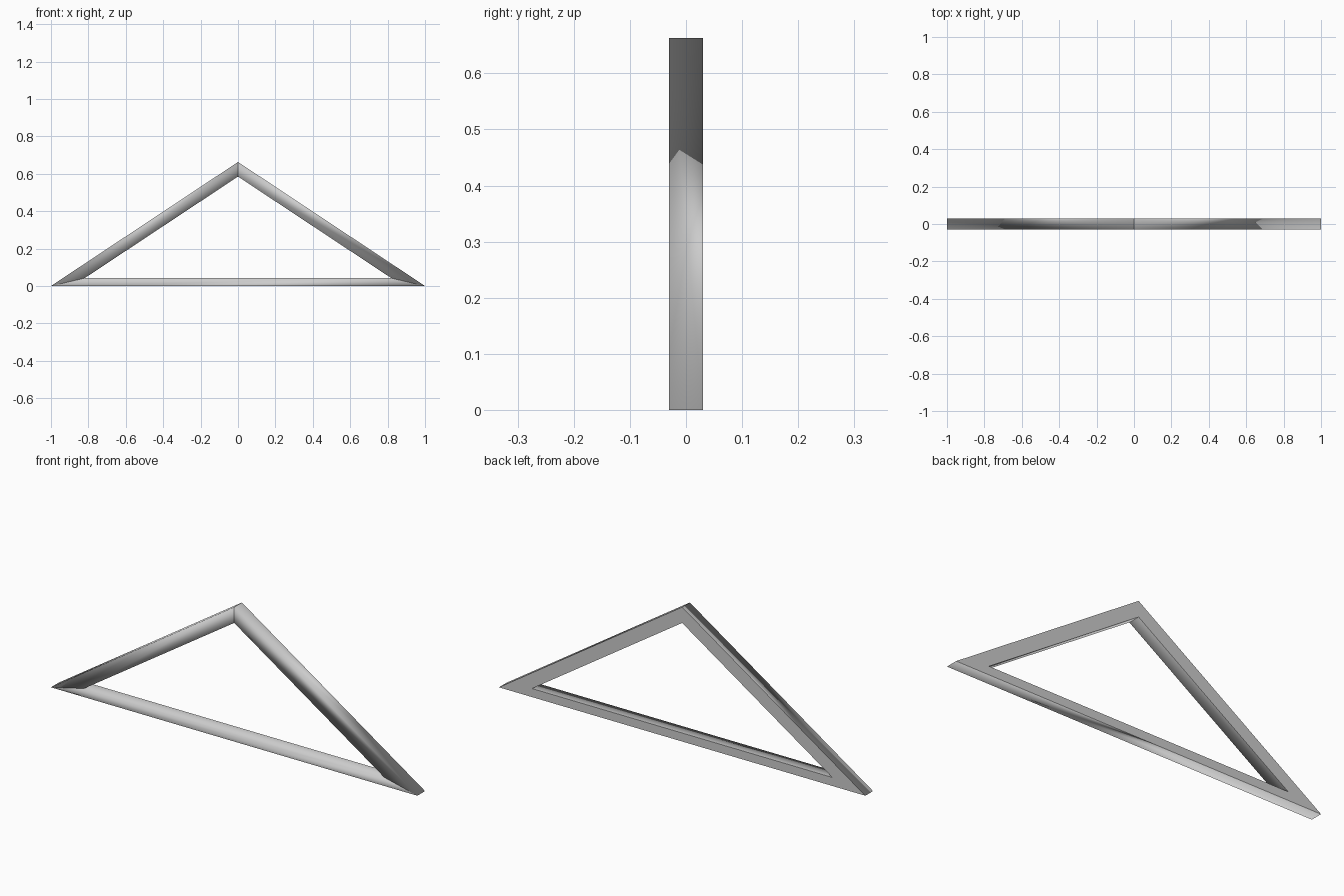
import bpy, bmesh

if "Cube" in bpy.data.objects:
    bpy.data.objects.remove(bpy.data.objects["Cube"])

DEPTH = 0.03  # half thickness along y
OUTER = [(-1.0, 0.0), (1.0, 0.0), (0.0, 0.663)]
INNER = [(-0.82, 0.042), (0.82, 0.042), (0.0, 0.585)]

grey = bpy.data.materials.new("plain_grey")
grey.diffuse_color = (0.6, 0.6, 0.6, 1.0)
grey.use_nodes = True
grey.node_tree.nodes["Principled BSDF"].inputs["Base Color"].default_value = grey.diffuse_color


def mitred_bar(name, i, j):
    """Square-edged bar between corners i and j, cut along the mitre lines."""
    bm = bmesh.new()
    outline = [OUTER[i], OUTER[j], INNER[j], INNER[i]]
    front = [bm.verts.new((x, -DEPTH, z)) for x, z in outline]
    back = [bm.verts.new((x, DEPTH, z)) for x, z in outline]
    bm.faces.new(front)
    back_face = bm.faces.new(back[::-1])
    for k in range(4):
        n = (k + 1) % 4
        bm.faces.new((front[n], front[k], back[k], back[n]))
    bmesh.ops.recalc_face_normals(bm, faces=bm.faces)
    # soft shading around the bar, crisp flat back
    for f in bm.faces:
        f.smooth = True
    for e in back_face.edges:
        e.smooth = False
    mesh = bpy.data.meshes.new(name)
    bm.to_mesh(mesh)
    bm.free()
    mesh.materials.append(grey)
    obj = bpy.data.objects.new(name, mesh)
    bpy.context.collection.objects.link(obj)


# three bars of the triangular frame
mitred_bar("bottom_bar", 0, 1)
mitred_bar("right_bar", 1, 2)
mitred_bar("left_bar", 2, 0)
